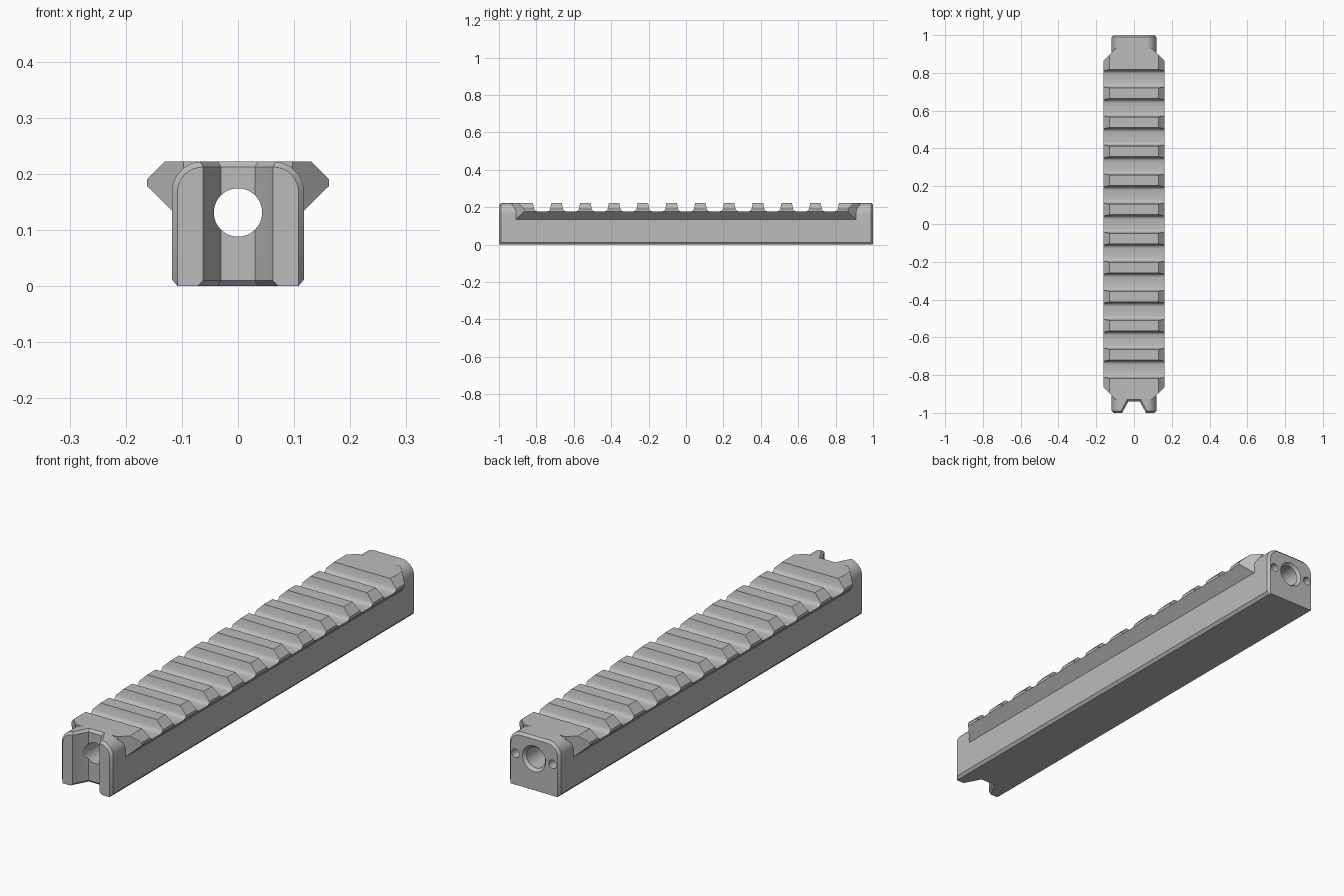
import bpy, bmesh, math
from mathutils import Vector

cube = bpy.data.objects.get("Cube")
if cube:
    bpy.data.objects.remove(cube, do_unlink=True)

grey = bpy.data.materials.new("satin_grey")
grey.use_nodes = True
COLOUR = (0.5, 0.5, 0.5, 1)
grey.diffuse_color = COLOUR
grey.node_tree.nodes["Principled BSDF"].inputs["Base Color"].default_value = COLOUR

TOP, HALF, EDGE = 0.222, 0.118, 0.01


def make_object(name, bm):
    bmesh.ops.recalc_face_normals(bm, faces=bm.faces)
    mesh = bpy.data.meshes.new(name)
    bm.to_mesh(mesh)
    bm.free()
    mesh.materials.append(grey)
    obj = bpy.data.objects.new(name, mesh)
    bpy.context.collection.objects.link(obj)
    return obj


def loft(bm, rings):
    """Skin a list of equal-length point rings and cap both ends."""
    loops = [[bm.verts.new(p) for p in ring] for ring in rings]
    n = len(loops[0])
    for a, b in zip(loops, loops[1:]):
        for i in range(n):
            j = (i + 1) % n
            bm.faces.new((a[i], a[j], b[j], b[i]))
    bm.faces.new(loops[0])
    bm.faces.new(loops[-1])


def mirrored(half):
    return half + [(-x, z) for x, z in reversed(half)]


def combine(target, tool, operation):
    mod = target.modifiers.new(tool.name, 'BOOLEAN')
    mod.operation, mod.object, mod.solver = operation, tool, 'EXACT'
    bpy.context.view_layer.objects.active = target
    bpy.ops.object.modifier_apply(modifier=mod.name)
    bpy.data.objects.remove(tool, do_unlink=True)


# Long body with rounded top edges and bevelled ends
def body_section(inset):
    radius = 0.055 - inset
    half = [(HALF - EDGE, 0), (HALF - inset, 0.012)]
    for k in range(9):
        a = math.pi / 2 * k / 8
        half.append((HALF - 0.055 + radius * math.cos(a),
                     TOP - 0.055 + radius * math.sin(a)))
    return mirrored(half)


bm = bmesh.new()
loft(bm, [[(x, y, z) for x, z in body_section(inset)]
          for y, inset in ((-1, EDGE), (-0.99, 0), (0.99, 0), (1, EDGE))])
body = make_object("accessory_rail", bm)

# Dovetail top with corners cut at 45 degrees
dovetail = mirrored([(0.11, 0.127), (0.162, 0.178), (0.162, 0.19), (0.13, TOP)])
bm = bmesh.new()
loft(bm, [[(x, y, z) for x, z in dovetail] for y in (-0.93, 0.93)])
for sx in (-1, 1):
    for sy in (-1, 1):
        cut = bmesh.ops.bisect_plane(
            bm, geom=bm.verts[:] + bm.edges[:] + bm.faces[:],
            plane_co=Vector((sx * 0.162, sy * 0.865, 0)),
            plane_no=Vector((sx, sy, 0)), clear_outer=True)
        edges = [e for e in cut["geom_cut"] if isinstance(e, bmesh.types.BMEdge)]
        bmesh.ops.holes_fill(bm, edges=edges)
combine(body, make_object("dovetail", bm), 'UNION')

# Eleven cross grooves with rounded floors
groove = mirrored([(0.026, 0.178), (0.034, 0.180), (0.040, 0.185),
                   (0.043, 0.192), (0.049, TOP), (0.049, 0.25)])
bm = bmesh.new()
for k in range(-5, 6):
    loft(bm, [[(x, k * 0.1538 + y, z) for y, z in groove] for x in (-0.2, 0.2)])
combine(body, make_object("groove_cutter", bm), 'DIFFERENCE')

# Tapered front notch, flared at top and bottom
bm = bmesh.new()
rings = []
for z, f in ((-0.002, 0.012), (EDGE, 0), (TOP - EDGE, 0), (TOP + 0.002, 0.012)):
    rings.append([(x, y, z) for x, y in mirrored(
        [(0.066 + f, -1.01), (0.058 + f, -0.99), (0.03 + f * 0.6, -0.94 + f)])])
loft(bm, rings)
combine(body, make_object("notch_cutter", bm), 'DIFFERENCE')


# Through bore with a countersunk rear, and two rear pin holes
def drill(x, steps, segments):
    bm = bmesh.new()
    loft(bm, [[(x + r * math.cos(t), y, 0.131 + r * math.sin(t))
               for t in (math.tau * i / segments for i in range(segments))]
              for y, r in steps])
    combine(body, make_object("drill_cutter", bm), 'DIFFERENCE')


drill(0, [(-1.1, 0.043), (0.988, 0.043), (1.002, 0.055)], 48)
for side in (-1, 1):
    drill(side * 0.086, [(0.9, 0.018), (1.1, 0.018)], 24)

bpy.ops.object.select_all(action='DESELECT')
body.select_set(True)
bpy.context.view_layer.objects.active = body
bpy.ops.object.shade_smooth_by_angle(angle=math.radians(28))
